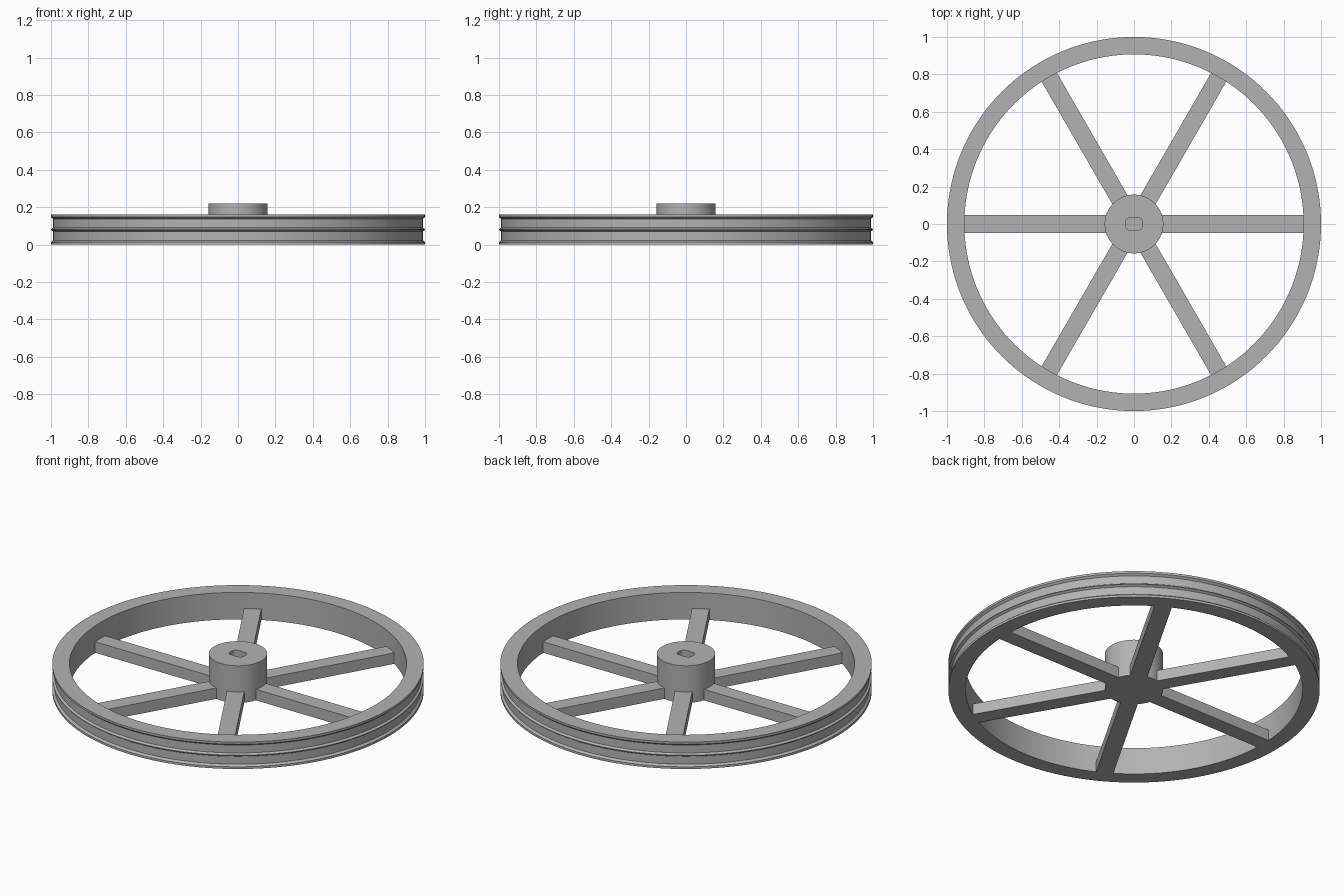
import bpy, bmesh, math

cube = bpy.data.objects.get("Cube")
if cube:
    bpy.data.objects.remove(cube, do_unlink=True)

grey = bpy.data.materials.new("mid_grey")
grey.use_nodes = True
GREY = (0.45, 0.45, 0.45, 1)
grey.diffuse_color = GREY
grey.node_tree.nodes["Principled BSDF"].inputs["Base Color"].default_value = GREY


def finish(bm, name, smooth=True):
    """Turn a bmesh into a linked grey object."""
    bmesh.ops.recalc_face_normals(bm, faces=bm.faces)
    mesh = bpy.data.meshes.new(name)
    bm.to_mesh(mesh)
    bm.free()
    mesh.materials.append(grey)
    obj = bpy.data.objects.new(name, mesh)
    bpy.context.collection.objects.link(obj)
    if smooth:
        bpy.ops.object.select_all(action="DESELECT")
        obj.select_set(True)
        bpy.context.view_layer.objects.active = obj
        bpy.ops.object.shade_smooth_by_angle(angle=math.radians(20))
    return obj


def prism(outline, z0, z1):
    """Extrude a flat outline between two heights."""
    bm = bmesh.new()
    face = bm.faces.new([bm.verts.new((x, y, z0)) for x, y in outline])
    top = bmesh.ops.extrude_face_region(bm, geom=[face])["geom"]
    for v in top:
        if isinstance(v, bmesh.types.BMVert):
            v.co.z = z1
    return bm


def circle(radius, count):
    return [(radius * math.cos(math.tau * i / count),
             radius * math.sin(math.tau * i / count)) for i in range(count)]


INNER, GROOVE, HEIGHT = 0.907, 0.988, 0.16

# Rim: lathed section with two shallow grooves and a central ridge
half = [(INNER, 0), (1, 0), (1, 0.013), (GROOVE, 0.023), (GROOVE, 0.07), (1, 0.078)]
section = half + [(r, HEIGHT - z) for r, z in reversed(half)]
bm = bmesh.new()
verts = [bm.verts.new((r, 0, z)) for r, z in section]
edges = [bm.edges.new((verts[i - 1], verts[i])) for i in range(len(verts))]
bmesh.ops.spin(bm, geom=verts + edges, cent=(0, 0, 0), axis=(0, 0, 1),
               angle=math.tau, steps=144, use_merge=True)
bmesh.ops.remove_doubles(bm, verts=bm.verts, dist=0.0001)
finish(bm, "rim")

# Spokes: six flat bars, flush with the underside
for i in range(6):
    a = math.tau * i / 6
    w = 0.047
    bar = [(0.1, -w), (INNER + 0.005, -w), (INNER + 0.005, w), (0.1, w)]
    spoke = finish(prism(bar, 0, 0.065), f"spoke_{i + 1}", False)
    spoke.rotation_euler.z = a

# Hub: drum with a blind rounded slot in its top
hub = finish(prism(circle(0.157, 72), 0, 0.22), "hub", False)
slot = []
for k, (sx, sy) in enumerate([(1, 1), (-1, 1), (-1, -1), (1, -1)]):
    for j in range(7):
        a = math.pi / 2 * (k + j / 6)
        slot.append((sx * 0.022 + 0.023 * math.cos(a), sy * 0.01 + 0.023 * math.sin(a)))
cutter = finish(prism(slot, 0.18, 0.25), "slot_cutter", False)
cut = hub.modifiers.new("slot", "BOOLEAN")
cut.operation = "DIFFERENCE"
cut.solver = "EXACT"
cut.object = cutter
bpy.ops.object.select_all(action="DESELECT")
hub.select_set(True)
bpy.context.view_layer.objects.active = hub
bpy.ops.object.modifier_apply(modifier="slot")
bpy.data.objects.remove(cutter, do_unlink=True)
bpy.ops.object.shade_smooth_by_angle(angle=math.radians(20))
